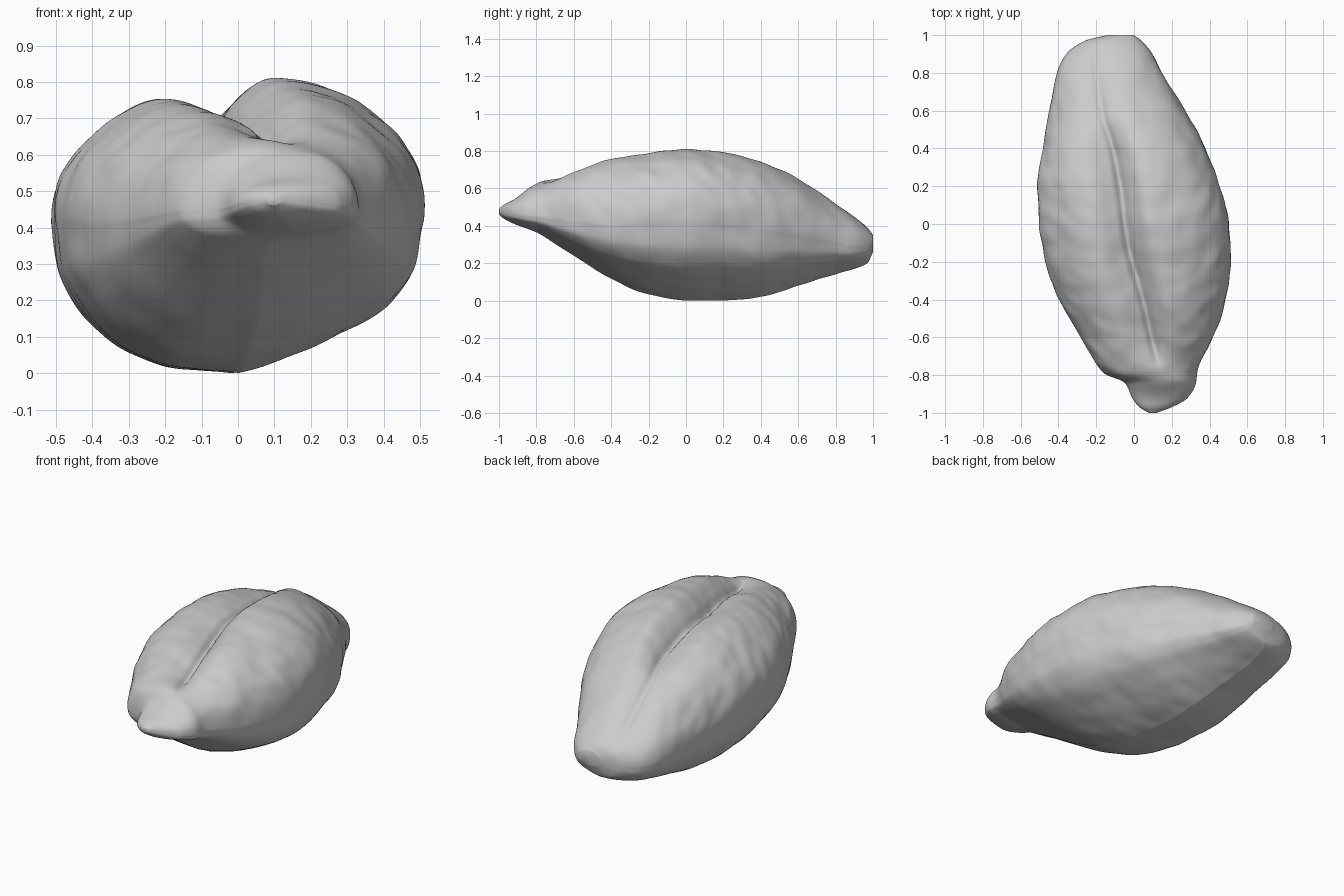
import bpy
import bmesh
import math
from mathutils import Vector, noise

if "Cube" in bpy.data.objects:
    bpy.data.objects.remove(bpy.data.objects["Cube"], do_unlink=True)

RINGS, SEGMENTS = 220, 240

# Outline stations along the length: y, left x, right x, bottom z, top z, widest z
STATIONS = [
    (-1.0, .08, .12, .47, .50, .485),
    (-.97, .03, .20, .445, .525, .48),
    (-.92, -.01, .285, .42, .55, .47),
    (-.84, -.05, .33, .39, .61, .46),
    (-.79, -.16, .335, .37, .64, .455),
    (-.6, -.28, .42, .25, .72, .43),
    (-.4, -.39, .485, .125, .775, .42),
    (-.2, -.47, .51, .04, .80, .43),
    (0, -.50, .505, .01, .82, .43),
    (.2, -.51, .45, .01, .80, .42),
    (.4, -.48, .38, .03, .75, .39),
    (.6, -.445, .27, .09, .66, .36),
    (.8, -.41, .15, .15, .53, .32),
    (.9, -.36, .10, .18, .46, .30),
    (.97, -.26, .04, .21, .40, .30),
    (1.0, -.14, .00, .27, .36, .31),
]

# Crease along the top: y, centre x, strength
CREASE = [
    (-1.0, .16, 0), (-.8, .14, 0), (-.62, .10, .7), (-.4, .05, .9),
    (-.1, -.03, 1), (.2, -.07, 1), (.4, -.11, .75), (.6, -.17, .4),
    (.85, -.20, .25), (1.0, -.20, 0),
]

# Belly curves from the waist to the keel: step, width share, depth share
LEFT_BELLY = [(0, 1, 0), (.2, .97, .28), (.4, .86, .55), (.6, .63, .82),
              (.8, .33, .96), (1, 0, 1)]
RIGHT_BELLY = [(0, 1, 0), (.2, .96, .3), (.4, .83, .54), (.6, .54, .76),
               (.8, .25, .91), (1, 0, 1)]


def interpolate(table, y):
    """Smooth interpolation through the rows without overshoot."""
    last = len(table) - 2
    i = next((k for k in range(last) if y < table[k + 1][0]), last)

    def slope(k, c):
        return (table[k + 1][c] - table[k][c]) / (table[k + 1][0] - table[k][0])

    def tangent(k, c):
        if k == 0:
            return slope(k, c)
        if k == last + 1:
            return slope(last, c)
        a, b = slope(k - 1, c), slope(k, c)
        return 2 * a * b / (a + b) if a * b > 0 else 0

    h = table[i + 1][0] - table[i][0]
    t = (y - table[i][0]) / h
    blend = t * t * (3 - 2 * t)
    return [table[i][c] * (1 - blend) + table[i + 1][c] * blend
            + h * t * (1 - t) * ((1 - t) * tangent(i, c) - t * tangent(i + 1, c))
            for c in range(1, len(table[0]))]


def bell(x, width):
    return math.exp(-(x / width) ** 2)


def section_point(y, angle, outline, crease):
    """One point of the two-lobed cross-section."""
    x0, x1, low, high, mid = outline
    crease_x, strength = crease
    c, s = math.cos(angle), math.sin(angle)
    middle, half = (x0 + x1) / 2, (x1 - x0) / 2
    if s >= 0:
        # Upper lobes and the valley between them
        x = middle + half * c
        z = mid + (high - mid) * s ** (0.85 - 0.07 * math.tanh(c * 5))
        offset = x - crease_x
        valley = 0.09 * bell(offset, 0.085 if offset > 0 else 0.12)
        fold = 0.035 * bell(offset, 0.022)
        left_drop = 0.024 * (0.5 - 0.5 * math.tanh(offset * 12))
        z += strength * s * (0.012 - valley - fold - left_drop)
    else:
        # Rounded left belly, flatter slope with a low ridge on the right
        step = math.asin(min(1, -s)) / (math.pi / 2)
        width, depth = interpolate(RIGHT_BELLY if c > 0 else LEFT_BELLY, step)
        x = middle + math.copysign(half * width, c)
        z = mid - (mid - low) * depth
    # Lumps and wrinkles on the flanks, fading on the belly and the ends
    point = Vector((x, y, z))
    outward = (point - Vector((middle, y, mid))).normalized()
    fade = min(1, (1 - abs(y)) * 4)
    flank = 0.4 + 0.6 * bell(s - 0.5, 0.5)
    broad = noise.noise(Vector((x * 5, y * 4, z * 5)))
    fine = noise.noise(Vector((x * 9, y * 11 + z * 5, z * 9)))
    return point + outward * fade * flank * (0.01 * broad + 0.009 * fine)


# Seed body lofted from front beak to blunt back
bm = bmesh.new()
rings = []
for r in range(RINGS + 1):
    y = -math.cos(math.pi * r / RINGS)
    outline, crease = interpolate(STATIONS, y), interpolate(CREASE, y)
    rings.append([bm.verts.new(section_point(y, math.tau * k / SEGMENTS, outline, crease))
                  for k in range(SEGMENTS)])
for a, b in zip(rings, rings[1:]):
    for k in range(SEGMENTS):
        n = (k + 1) % SEGMENTS
        bm.faces.new((a[k], a[n], b[n], b[k]))

# Close both tips
for ring in (rings[0], rings[-1]):
    tip = bm.verts.new(sum((v.co for v in ring), Vector()) / SEGMENTS)
    for k in range(SEGMENTS):
        bm.faces.new((ring[k], ring[(k + 1) % SEGMENTS], tip))
bmesh.ops.recalc_face_normals(bm, faces=bm.faces)

# Rest the body on the ground and centre its width
xs = [v.co.x for v in bm.verts]
bottom = min(v.co.z for v in bm.verts)
bmesh.ops.translate(bm, verts=bm.verts, vec=(-(min(xs) + max(xs)) / 2, 0, -bottom))
for face in bm.faces:
    face.smooth = True

mesh = bpy.data.meshes.new("seed_body")
bm.to_mesh(mesh)
bm.free()
body = bpy.data.objects.new("seed_body", mesh)
bpy.context.collection.objects.link(body)

# Plain grey surface
grey = bpy.data.materials.new("light_grey")
grey.use_nodes = True
colour = (0.6, 0.6, 0.6, 1)
grey.diffuse_color = colour
shader = grey.node_tree.nodes["Principled BSDF"]
shader.inputs["Base Color"].default_value = colour
shader.inputs["Roughness"].default_value = 0.8
mesh.materials.append(grey)
